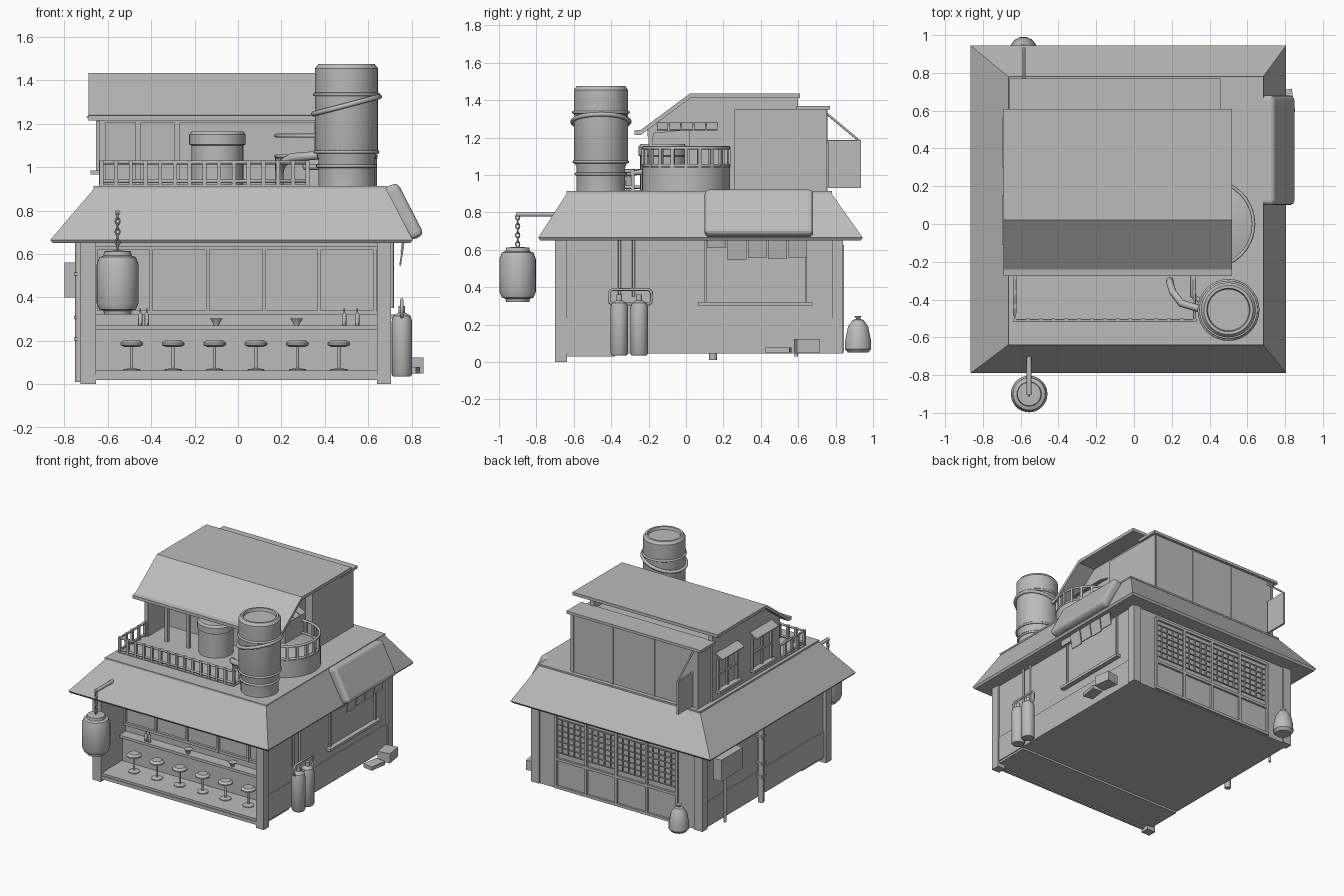
import bpy, bmesh, math
from mathutils import Vector, Matrix

if "Cube" in bpy.data.objects:
    bpy.data.objects.remove(bpy.data.objects["Cube"])

grey = bpy.data.materials.new("plain_grey")
grey.use_nodes = True
grey.diffuse_color = (0.5, 0.5, 0.5, 1)
grey.node_tree.nodes["Principled BSDF"].inputs["Base Color"].default_value = (0.5, 0.5, 0.5, 1)


def finish(name, bm, smooth=False):
    bmesh.ops.recalc_face_normals(bm, faces=bm.faces)
    mesh = bpy.data.meshes.new(name)
    bm.to_mesh(mesh)
    bm.free()
    mesh.materials.append(grey)
    ob = bpy.data.objects.new(name, mesh)
    bpy.context.collection.objects.link(ob)
    if smooth:
        bpy.ops.object.select_all(action='DESELECT')
        ob.select_set(True)
        bpy.context.view_layer.objects.active = ob
        bpy.ops.object.shade_smooth_by_angle(angle=math.radians(35))
    return ob


def box(name, x, y, z, turn=0, axis='Z'):
    """Box from three (low, high) ranges, turned about its centre."""
    bm = bmesh.new()
    size = [b - a for a, b in (x, y, z)]
    mid = [(a + b) / 2 for a, b in (x, y, z)]
    m = Matrix.Translation(mid) @ Matrix.Rotation(turn, 4, axis) @ Matrix.Diagonal((*size, 1))
    bmesh.ops.create_cube(bm, size=1, matrix=m)
    return finish(name, bm)


def prism(name, pts, axis, lo, hi):
    """Extrude a profile along x (points are y, z) or y (points are x, z)."""
    bm = bmesh.new()
    place = (lambda p, t: (t, *p)) if axis == 'x' else (lambda p, t: (p[0], t, p[1]))
    f = bm.faces.new([bm.verts.new(place(p, lo)) for p in pts])
    ext = bmesh.ops.extrude_face_region(bm, geom=[f])
    vs = [v for v in ext["geom"] if isinstance(v, bmesh.types.BMVert)]
    d = Vector(place((0, 0), hi - lo))
    bmesh.ops.translate(bm, verts=vs, vec=d)
    return finish(name, bm)


def lathe(name, x, y, profile, n=32):
    """Spin (radius, z) points about a vertical axis and cap the ends."""
    bm = bmesh.new()
    rings = [[bm.verts.new((x + r * math.cos(k * math.tau / n), y + r * math.sin(k * math.tau / n), z))
              for k in range(n)] for r, z in profile]
    for a, b in zip(rings, rings[1:]):
        for k in range(n):
            bm.faces.new((a[k], a[(k + 1) % n], b[(k + 1) % n], b[k]))
    bm.faces.new(rings[0])
    bm.faces.new(rings[-1])
    return finish(name, bm, True)


def tube(name, pts, r, closed=False):
    cu = bpy.data.curves.new(name, 'CURVE')
    cu.dimensions = '3D'
    cu.bevel_depth, cu.bevel_resolution, cu.use_fill_caps = r, 2, True
    sp = cu.splines.new('POLY')
    sp.points.add(len(pts) - 1)
    for p, q in zip(sp.points, pts):
        p.co = (*q, 1)
    sp.use_cyclic_u = closed
    cu.materials.append(grey)
    ob = bpy.data.objects.new(name, cu)
    bpy.context.collection.objects.link(ob)
    return ob


def ring(name, x, y, z, rad, r, tilt=0):
    angles = [k * math.tau / 32 for k in range(32)]
    return tube(name, [(x + rad * math.cos(a), y + rad * math.sin(a), z + tilt * math.cos(a))
                       for a in angles], r, True)


# Ground floor: rear room, side walls, floor and corner posts
box("rear_room", (-.70, .69), (-.40, .83), (.045, .65))
box("shop_floor", (-.70, .69), (-.69, -.38), (.03, .062))
box("floor_edge", (-.68, .66), (-.695, -.67), (.02, .045))
for name, x in (("right_wall", (-.70, -.66)), ("left_wall", (.65, .69))):
    box(name, x, (-.66, -.39), (.045, .65))
for x in ((-.725, -.655), (.64, .705)):
    box("front_post", x, (-.70, -.635), (0, .65))
    box("rear_post", x, (.78, .84), (.045, .65))
box("front_lintel", (-.66, .65), (-.69, -.65), (.635, .655))
for name, x in (("right_skirting", (-.708, -.69)), ("left_skirting", (.68, .697))):
    box(name, x, (-.64, .8), (.045, .235))

# Shop front: windows, counter, bowls, bottles and stools
for x in (-.655, -.40, -.14, .12, .375, .63):
    box("window_mullion", (x - .008, x + .008), (-.42, -.40), (.32, .64))
for z in (.33, .63):
    box("window_rail", (-.655, .64), (-.418, -.40), (z - .01, z + .01))
box("counter_front", (-.655, .645), (-.44, -.40), (.06, .25))
box("counter_top", (-.655, .645), (-.48, -.40), (.25, .27))
for x in (-.10, .27):
    lathe("bowl", x, -.45, [(.012, .27), (.014, .28), (.03, .303), (.025, .30)], 16)
for x in (-.45, -.42, .49, .55):
    lathe("bottle", x, -.455, [(.01, .27), (.01, .32), (.004, .33), (.004, .348)], 10)
for k in range(6):
    x = -.49 + k * .191
    lathe("stool", x, -.54, [(.04, .06), (.04, .068), (.007, .074), (.007, .17), (.035, .172),
                             (.052, .18), (.052, .19), (.035, .203)], 20)

# Main hipped roof
bm = bmesh.new()
levels = (((-.855, .795), (-.78, .935), .65), ((-.865, .805), (-.79, .945), .665),
          ((-.66, .68), (-.635, .775), .905))
loops = [[bm.verts.new((x[i], y[j], z)) for i, j in ((0, 0), (1, 0), (1, 1), (0, 1))]
         for x, y, z in levels]
for a, b in zip(loops, loops[1:]):
    for k in range(4):
        bm.faces.new((a[k], a[(k + 1) % 4], b[(k + 1) % 4], b[k]))
bm.faces.new(loops[0])
bm.faces.new(loops[-1])
finish("main_roof", bm)
box("roof_ridge", (-.665, .685), (-.64, .78), (.902, .914))

# Side awning with banners, serving window and sill
awn = prism("side_awning", [(.66, .90), (.70, .915), (.735, .93), (.858, .69), (.80, .66)], 'y', .10, .68)
bev = awn.modifiers.new("soft_ends", 'BEVEL')
bev.width, bev.segments = .025, 3
for k, low in enumerate((.61, .545, .555, .55, .56)):
    y = .115 + k * .108
    box("banner", (.755, .762), (y, y + .10), (low, .69), .15, 'Y')
box("window_sill", (.68, .725), (.065, .675), (.302, .322))
for y in (.10, .635):
    box("serving_window_post", (.685, .703), (y, y + .012), (.32, .65))

# Gas bottles with bracket and pipes
for y in (-.357, -.25):
    lathe("gas_bottle", .755, y, [(.04, .035), (.047, .045), (.047, .29), (.04, .315), (.015, .33),
                                  (.015, .36)], 20)
for y in (-.355, -.28):
    tube("gas_pipe", [(.71, y, .35), (.71, y, .65)], .008)
tube("bottle_bracket", [(.755, -.41, .32), (.755, -.41, .375), (.755, -.395, .388), (.755, -.2, .388),
                        (.755, -.185, .375), (.755, -.185, .32), (.755, -.20, .31), (.755, -.395, .31)], .008, True)

# Loose boxes by the side wall
box("crate", (.75, .845), (.585, .71), (.05, .122), .15)
box("flat_crate", (.75, .83), (.43, .56), (.05, .078), -.15)

# Rear sliding doors with lattice
for k in range(5):
    x = -.51 + k * .2525
    box("door_stile", (x - .01, x + .01), (.825, .845), (.05, .62))
for z in (.06, .27, .615):
    box("door_rail", (-.51, .50), (.825, .845), (z - .01, z + .01))
for k in range(1, 20):
    if k % 5:
        box("lattice_bar", (-.513 + k * .0505, -.507 + k * .0505), (.825, .84), (.32, .575))
for k in range(7):
    box("lattice_rail", (-.49, .48), (.825, .838), (.317 + k * .042, .323 + k * .042))

# Utility box and downpipes on the right wall
box("utility_box", (-.80, -.735), (.46, .72), (.40, .56))
box("utility_mount", (-.74, -.70), (.52, .66), (.44, .52))
tube("thin_downpipe", [(-.74, .59, .42), (-.74, .59, .03)], .01)
tube("downpipe", [(-.73, .145, .65), (-.73, .145, .01)], .022)
for z in (.2, .3, .5):
    box("pipe_clip", (-.755, -.695), (.12, .17), (z, z + .015))

# Sack behind the shop
lathe("sack", -.585, .92, [(.055, .05), (.072, .07), (.07, .12), (.055, .19), (.03, .225), (.01, .23),
                           (.02, .247)], 14)

# Lantern on chain and arm
lathe("lantern", -.555, -.90, [(.062, .32), (.065, .338), (.085, .345), (.097, .375), (.097, .55),
                               (.085, .585), (.065, .592), (.062, .612), (.02, .615)], 28)
tube("lantern_arm", [(-.555, -.905, .79), (-.555, -.66, .79)], .013)
for k in range(7):
    z = .63 + k * .024
    pts = [(.01 * math.cos(a), .016 * math.sin(a)) for a in (i * math.tau / 10 for i in range(10))]
    tube("chain_link", [(-.555 + u * (k % 2), -.90 + u * (1 - k % 2), z + v) for u, v in pts], .004, True)

# Upper storey
box("upper_rear_room", (-.63, .44), (.26, .75), (.90, 1.35))
prism("upper_front_room", [(.02, .90), (.30, .90), (.30, 1.415), (.04, 1.415), (.02, 1.40)], 'x', -.63, .38)
prism("upper_right_wall", [(-.20, .90), (.60, .90), (.60, 1.415), (.03, 1.415), (-.20, 1.25)], 'x', -.64, -.61)
prism("upper_left_gable", [(-.20, 1.22), (.60, 1.30), (.60, 1.415), (.03, 1.415), (-.20, 1.25)], 'x', .35, .38)
for x in (-.46, -.28, .365):
    box("porch_post", (x - .012, x + .012), (-.20, -.176), (.90, 1.24))
box("porch_beam", (-.64, .38), (-.205, -.175), (1.205, 1.24))
prism("upper_roof", [(-.275, 1.215), (-.24, 1.215), (.025, 1.412), (.61, 1.412), (.61, 1.435),
                     (.02, 1.435), (-.24, 1.242), (-.275, 1.238)], 'x', -.69, .52)
box("rear_roof", (-.66, .46), (.59, .77), (1.35, 1.37))
for x in (-.62, -.26, .09, .42):
    box("rear_wall_batten", (x - .008, x + .008), (.745, .756), (.91, 1.35))

# Upper windows with small awnings
for y in (.02, .43):
    for s in (-.11, 0, .11):
        box("upper_window_stile", (-.655, -.635), (y + s - .008, y + s + .008), (.97, 1.21))
    for z in (1.10, 1.21):
        box("upper_window_rail", (-.652, -.635), (y - .11, y + .11), (z - .007, z + .007))
    box("upper_window_sill", (-.68, -.635), (y - .13, y + .13), (.965, .985))
    box("upper_window_awning", (-.70, -.63), (y - .13, y + .13), (1.24, 1.25), -.5, 'Y')
for k in range(5):
    y = -.155 + k * .066
    box("left_awning_slat", (.375, .45), (y, y + .06), (1.255, 1.262), .5, 'Y')

# Hanging sign at the rear
box("hanging_sign", (-.59, -.575), (.76, .935), (.93, 1.18))
tube("sign_stay", [(-.582, .75, 1.33), (-.582, .93, 1.18)], .006)
tube("sign_bar", [(-.582, .75, 1.18), (-.582, .935, 1.18)], .006)

# Balcony with railing
box("balcony_deck", (-.64, .33), (-.52, .02), (.905, .92))
for z in (.935, 1.022):
    tube("balcony_rail", [(-.63, -.20, z), (-.63, -.51, z), (.32, -.51, z), (.32, -.29, z)], .009)
spots = [(-.63 + k * .0679, -.51) for k in range(15)]
spots += [(x, -.51 + k * .075) for x in (-.63, .32) for k in range(1, 5)]
for x, y in spots:
    box("baluster", (x - .009, x + .009), (y - .009, y + .009), (.91, 1.03))

# Round turret with railing
lathe("turret", .405, 0, [(.235, .90), (.235, 1.04), (.225, 1.045)], 40)
for z in (1.05, 1.145):
    ring("turret_rail", .405, 0, z, .228, .009)
for k in range(20):
    a = k * math.tau / 20
    x, y = .405 + .228 * math.cos(a), .228 * math.sin(a)
    if x > .39:
        box("turret_baluster", (x - .009, x + .009), (y - .009, y + .009), (1.04, 1.145), a)

# Porch barrel, water tank and pipework
lathe("porch_barrel", -.095, -.125, [(.12, .91), (.12, 1.10), (.13, 1.105), (.13, 1.15), (.118, 1.165)])
lathe("water_tank", .5, -.455, [(.13, .90), (.13, 1.04), (.145, 1.08), (.145, 1.455), (.13, 1.475),
                                (.115, 1.475), (.11, 1.455)], 40)
for z, r in ((1.005, .133), (1.07, .144), (1.335, .147)):
    ring("tank_band", .5, -.455, z, r, .008)
ring("tank_hose", .5, -.455, 1.285, .152, .012, .04)
tube("tank_pipe", [(.19, -.30, .91), (.19, -.31, .98), (.205, -.36, 1.02), (.25, -.42, 1.045),
                   (.37, -.455, 1.055)], .02)
tube("turret_pipe", [(.31, -.20, 1.02), (.31, -.38, 1.0), (.40, -.44, 1.0)], .014)
